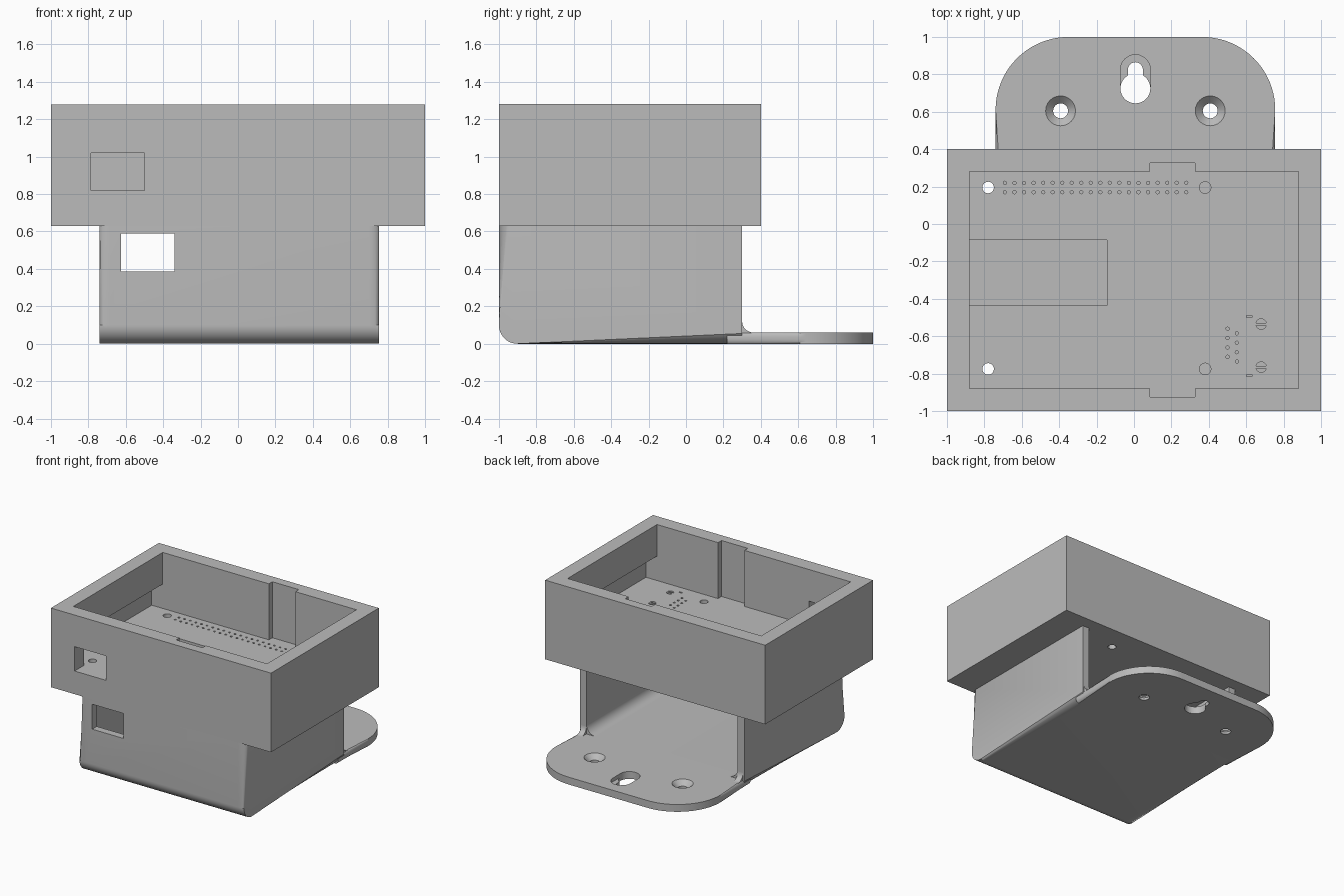
import bpy, bmesh, math
from mathutils import Matrix

cube = bpy.data.objects.get("Cube")
if cube:
    bpy.data.objects.remove(cube, do_unlink=True)

grey = bpy.data.materials.new("plain_grey")
grey.use_nodes = True
COLOR = (0.5, 0.5, 0.5, 1)
grey.diffuse_color = COLOR
grey.node_tree.nodes["Principled BSDF"].inputs["Base Color"].default_value = COLOR


def finish(name, bm):
    bmesh.ops.recalc_face_normals(bm, faces=bm.faces[:])
    mesh = bpy.data.meshes.new(name)
    bm.to_mesh(mesh)
    bm.free()
    mesh.materials.append(grey)
    ob = bpy.data.objects.new(name, mesh)
    bpy.context.collection.objects.link(ob)
    return ob


def add_prism(bm, pts, axis, lo, hi):
    """Extrude a 2D outline along an axis from lo to hi."""
    place = {"x": lambda u, v, w: (w, u, v),
             "y": lambda u, v, w: (u, w, v),
             "z": lambda u, v, w: (u, v, w)}[axis]
    rings = [[bm.verts.new(place(u, v, w)) for u, v in pts] for w in (lo, hi)]
    n = len(pts)
    bm.faces.new(rings[0])
    bm.faces.new(rings[1])
    for i in range(n):
        j = (i + 1) % n
        bm.faces.new((rings[0][i], rings[0][j], rings[1][j], rings[1][i]))


def prism(name, pts, axis, lo, hi):
    bm = bmesh.new()
    add_prism(bm, pts, axis, lo, hi)
    return finish(name, bm)


def rect(x0, x1, y0, y1):
    return [(x0, y0), (x1, y0), (x1, y1), (x0, y1)]


def arc(cx, cy, r, a0, a1, n=12):
    return [(cx + r * math.cos(math.radians(a0 + (a1 - a0) * i / n)),
             cy + r * math.sin(math.radians(a0 + (a1 - a0) * i / n))) for i in range(n + 1)]


def stadium(cx, y0, y1, r):
    return arc(cx, y0, r, 180, 360) + arc(cx, y1, r, 0, 180)


def drill(bm, x, y, z0, z1, r0, r1, seg=24):
    bmesh.ops.create_cone(bm, cap_ends=True, segments=seg, radius1=r0, radius2=r1,
                          depth=z1 - z0, matrix=Matrix.Translation((x, y, (z0 + z1) / 2)))


def cut(ob, cutter):
    mod = ob.modifiers.new("cut", "BOOLEAN")
    mod.operation, mod.solver, mod.object = "DIFFERENCE", "EXACT", cutter
    bpy.context.view_layer.objects.active = ob
    bpy.ops.object.modifier_apply(modifier=mod.name)
    bpy.data.objects.remove(cutter, do_unlink=True)


def smooth(ob):
    bpy.ops.object.select_all(action="DESELECT")
    ob.select_set(True)
    bpy.context.view_layer.objects.active = ob
    bpy.ops.object.shade_smooth_by_angle(angle=math.radians(30))


L, R = -0.74, 0.755      # sides of the lower body
MID = (L + R) / 2
DECK, FLOOR, TOP = 0.63, 0.82, 1.28
WALL = 0.06

# Lower housing: rounded side rims, hollow, open at the back
bm = bmesh.new()
add_prism(bm, arc(-0.9, 0.1, 0.1, 180, 270) + [(0.3, 0), (0.3, DECK), (-1, DECK)], "x", L, R)
rim = [e for e in bm.edges
       if abs(e.verts[0].co.x - e.verts[1].co.x) < 0.001
       and min(v.co.z for v in e.verts) < DECK - 0.01
       and not all(v.co.y > 0.29 for v in e.verts)]
bmesh.ops.bevel(bm, geom=rim, offset=0.055, segments=6, profile=0.5, affect="EDGES")
housing = finish("lower_housing", bm)
r = 0.08
channel = (arc(L + WALL + r, WALL + r, r, 180, 270) + arc(R - WALL - r, WALL + r, r, 270, 360)
           + [(R - WALL, 0.8), (L + WALL, 0.8)])
cut(housing, prism("channel_cutter", channel, "y", -1 + WALL, 0.6))
cut(housing, prism("port_cutter", rect(-0.625, -0.34, 0.385, 0.59), "y", -1.2, -0.8))
smooth(housing)

# Concave fillets between the housing walls and the plate
web = [(0.28, 0.05), (0.36, 0.05)] + arc(0.36, 0.12, 0.06, 270, 180, 8) + [(0.28, 0.12)]
for side, x in (("right", L + 0.012), ("left", R - WALL)):
    smooth(prism(side + "_wall_fillet", web, "x", x, x + WALL - 0.012))

# Mounting plate with rounded corners and edges
bm = bmesh.new()
r = 0.39
outline = [(L, 0.22), (R, 0.22)] + arc(R - r, 1 - r, r, 0, 90, 20) + arc(L + r, 1 - r, r, 90, 180, 20)
add_prism(bm, outline, "z", 0, WALL)
rim = [e for e in bm.edges if abs(e.verts[0].co.z - e.verts[1].co.z) < 0.001
       and max(v.co.y for v in e.verts) > 0.23]
bmesh.ops.bevel(bm, geom=rim, offset=0.026, segments=5, profile=0.5, affect="EDGES")
plate = finish("mounting_plate", bm)

# Countersunk screw holes and keyhole
for make in ("bore", "sink"):
    bm = bmesh.new()
    for x in (MID - 0.4, MID + 0.4):
        if make == "bore":
            drill(bm, x, 0.605, -0.1, 0.2, 0.04, 0.04)
        else:
            drill(bm, x, 0.605, 0.02, 0.061, 0.04, 0.081)
    cut(plate, finish(make + "_cutter", bm))
cut(plate, prism("key_slot_cutter", stadium(MID, 0.725, 0.825, 0.04), "z", -0.1, 0.2))
cut(plate, prism("key_head_cutter", arc(MID, 0.725, 0.08, 0, 350, 35), "z", -0.1, 0.2))
cut(plate, prism("key_recess_cutter", stadium(MID, 0.725, 0.825, 0.08), "z", 0.03, 0.2))
smooth(plate)

# Upper tray: open box with notches in the front and back walls
tray = prism("upper_tray", rect(-1, 1, -1, 0.4), "z", DECK, TOP)
n0, n1 = 0.085, 0.325
cavity = [(-0.88, -0.88), (n0, -0.88), (n0, -0.925), (n1, -0.925), (n1, -0.88), (0.88, -0.88),
          (0.88, 0.28), (n1, 0.28), (n1, 0.325), (n0, 0.325), (n0, 0.28), (-0.88, 0.28)]
cut(tray, prism("cavity_cutter", cavity, "z", FLOOR, 1.5))

# Undercuts below the side lips, front window and floor recess
for x0, x1 in ((-0.98, -0.8), (0.8, 0.98)):
    cut(tray, prism("undercut_cutter", rect(x0, x1, -0.88, 0.28), "z", FLOOR, 1.02))
cut(tray, prism("window_cutter", rect(-0.785, -0.5, FLOOR, 1.02), "y", -1.2, -0.8))
cut(tray, prism("recess_cutter", rect(-0.88, -0.145, -0.435, -0.085), "z", 0.74, 0.9))

# Through holes and pin pockets in the tray floor
bm = bmesh.new()
for x in (-0.78, 0.38):
    for y in (-0.775, 0.195):
        drill(bm, x, y, 0.5, 0.9, 0.031, 0.031)
for i in range(20):
    for y in (0.17, 0.22):
        drill(bm, -0.69 + 0.051 * i, y, 0.77, 0.9, 0.009, 0.009, 8)
for i in range(4):
    drill(bm, 0.5, -0.56 - 0.05 * i, 0.77, 0.9, 0.009, 0.009, 8)
    drill(bm, 0.55, -0.585 - 0.05 * i, 0.77, 0.9, 0.009, 0.009, 8)
for y in (-0.535, -0.765):
    drill(bm, 0.68, y, 0.77, 0.9, 0.028, 0.028, 20)
for y in (-0.495, -0.81):
    add_prism(bm, rect(0.602, 0.63, y - 0.006, y + 0.006), "z", 0.77, 0.9)
cut(tray, finish("floor_hole_cutter", bm))

# Bars crossing the two round pockets
for name, y in (("front_pocket_bar", -0.765), ("back_pocket_bar", -0.535)):
    prism(name, rect(0.652, 0.708, y - 0.007, y + 0.007), "z", 0.77, FLOOR)
